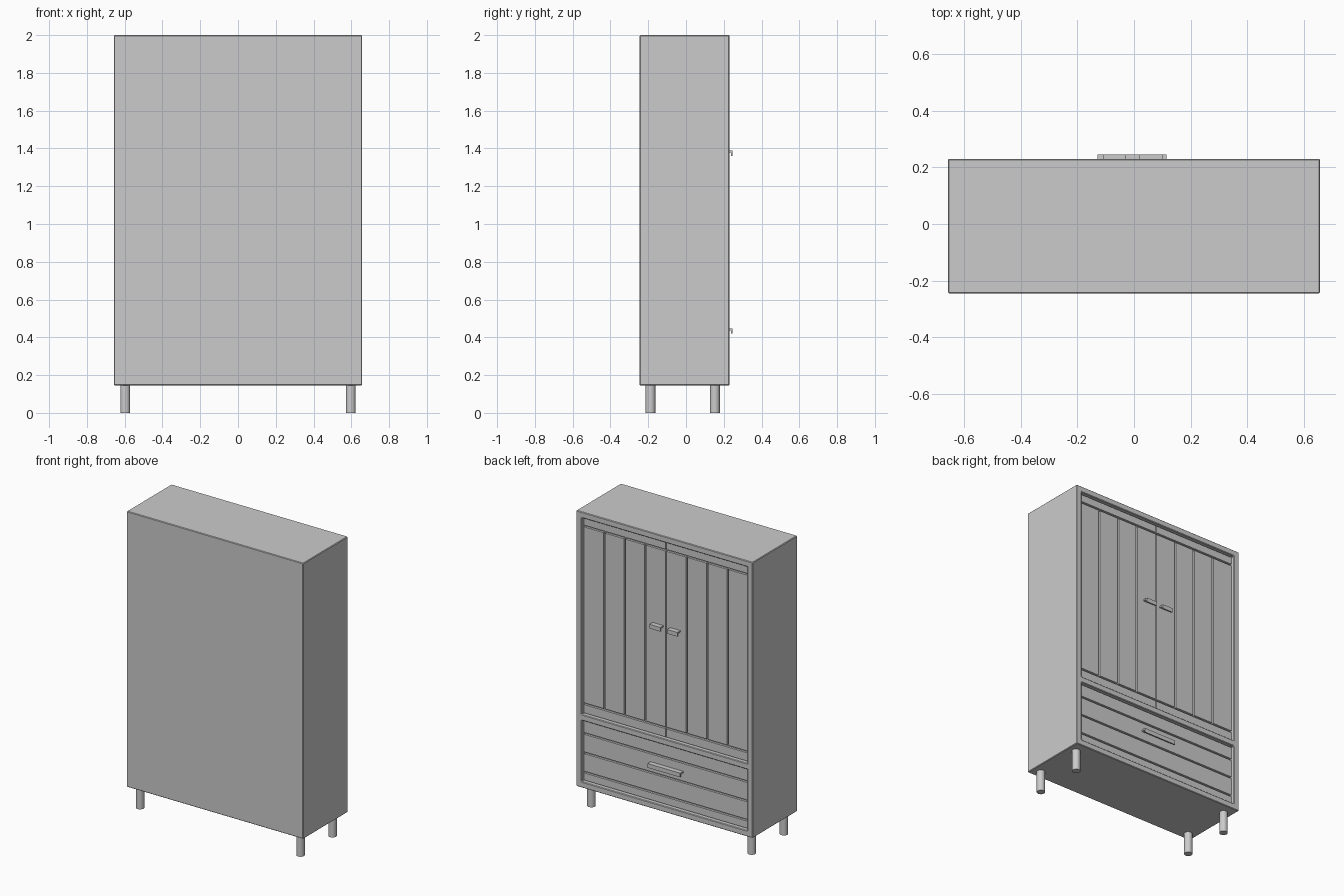
import bpy
import bmesh
from mathutils import Matrix, Vector

cube = bpy.data.objects.get("Cube")
if cube:
    bpy.data.objects.remove(cube, do_unlink=True)

# Single painted finish
grey = bpy.data.materials.new("grey paint")
grey.use_nodes = True
colour = (0.6, 0.6, 0.6, 1)
grey.diffuse_color = colour
grey.node_tree.nodes["Principled BSDF"].inputs["Base Color"].default_value = colour

HALF_W, BACK, FRONT = 0.657, -0.245, 0.23
BASE, TOP, FRAME = 0.145, 2.0, 0.04
FLOOR, FACE = 0.197, 0.212        # recess floor and board face
GAP = 0.006                       # half width of a groove
INNER = HALF_W - FRAME
DOOR = (0.637, TOP - FRAME)
DRAWER = (BASE + FRAME, 0.597)


def add_box(bm, x, y, z):
    centre = Vector([(a + b) / 2 for a, b in (x, y, z)])
    size = Vector([abs(b - a) for a, b in (x, y, z)])
    matrix = Matrix.Translation(centre) @ Matrix.Diagonal(size).to_4x4()
    bmesh.ops.create_cube(bm, size=1, matrix=matrix)


def finish(bm, name, bevel=0.0):
    mesh = bpy.data.meshes.new(name)
    bm.to_mesh(mesh)
    bm.free()
    obj = bpy.data.objects.new(name, mesh)
    bpy.context.collection.objects.link(obj)
    mesh.materials.append(grey)
    if bevel:
        mod = obj.modifiers.new("soft edges", "BEVEL")
        mod.width = bevel
        mod.segments = 1
        mod.limit_method = "ANGLE"
    return obj


# Carcass with two recessed openings
bm = bmesh.new()
add_box(bm, (-HALF_W, HALF_W), (BACK, FRONT), (BASE, TOP))
cuts = [((x, 0, 0), (1, 0, 0)) for x in (-INNER, INNER)]
cuts += [((0, 0, z), (0, 0, 1)) for z in DRAWER + DOOR]
for point, normal in cuts:
    bmesh.ops.bisect_plane(bm, geom=bm.verts[:] + bm.edges[:] + bm.faces[:],
                           plane_co=point, plane_no=normal)


def is_opening(face):
    c = face.calc_center_median()
    inside = any(low < c.z < high for low, high in (DOOR, DRAWER))
    return face.normal.y > 0.9 and abs(c.x) < INNER and inside


openings = [f for f in bm.faces if is_opening(f)]
bmesh.ops.inset_individual(bm, faces=openings, thickness=0, depth=FLOOR - FRONT)
finish(bm, "carcass", 0.004)

# Doors: top and bottom rails with four upright planks each
for side, label in ((1, "left"), (-1, "right")):
    bm = bmesh.new()
    depth = (FLOOR - 0.002, FACE)
    inner, outer = GAP / 2, INNER - GAP
    low, high = DOOR[0] + GAP, DOOR[1] - GAP
    rail_low, rail_high = 0.705, 1.9
    for z in ((low, rail_low - GAP), (rail_high + GAP, high)):
        add_box(bm, (side * inner, side * outer), depth, z)
    step = (outer - inner) / 4
    for i in range(4):
        a = inner + i * step + (GAP if i else 0)
        b = inner + (i + 1) * step - (GAP if i < 3 else 0)
        add_box(bm, (side * a, side * b), depth, (rail_low + GAP, rail_high - GAP))
    finish(bm, label + "_door")

# Drawer front of horizontal boards
bm = bmesh.new()
levels = [DRAWER[0], 0.245, 0.375, 0.505, DRAWER[1]]
for low, high in zip(levels, levels[1:]):
    add_box(bm, (GAP - INNER, INNER - GAP), (FLOOR - 0.002, FACE),
            (low + GAP, high - GAP))
finish(bm, "drawer_front")


# Lipped pull handles
def handle(name, x, top):
    bm = bmesh.new()
    tip = 0.245
    profile = [(FACE - 0.002, top), (tip, top), (tip, top - 0.028),
               (tip - 0.008, top - 0.028), (tip - 0.008, top - 0.01),
               (FACE - 0.002, top - 0.01)]
    face = bm.faces.new([bm.verts.new((x[0], y, z)) for y, z in profile])
    new = bmesh.ops.extrude_face_region(bm, geom=[face], use_keep_orig=True)["geom"]
    verts = [v for v in new if isinstance(v, bmesh.types.BMVert)]
    bmesh.ops.translate(bm, verts=verts, vec=(x[1] - x[0], 0, 0))
    bmesh.ops.recalc_face_normals(bm, faces=bm.faces[:])
    finish(bm, name)


handle("left_door_handle", (0.02, 0.1), 1.388)
handle("right_door_handle", (-0.107, -0.03), 1.388)
handle("drawer_handle", (-0.128, 0.115), 0.447)

# Round legs
for x, side in ((0.597, "left"), (-0.597, "right")):
    for y, end in ((-0.188, "front"), (0.153, "back")):
        bpy.ops.mesh.primitive_cylinder_add(vertices=24, radius=0.026, depth=0.15,
                                            location=(x, y, 0.075))
        leg = bpy.context.object
        leg.name = f"{end}_{side}_leg"
        leg.data.materials.append(grey)
        bpy.ops.object.shade_smooth_by_angle()
